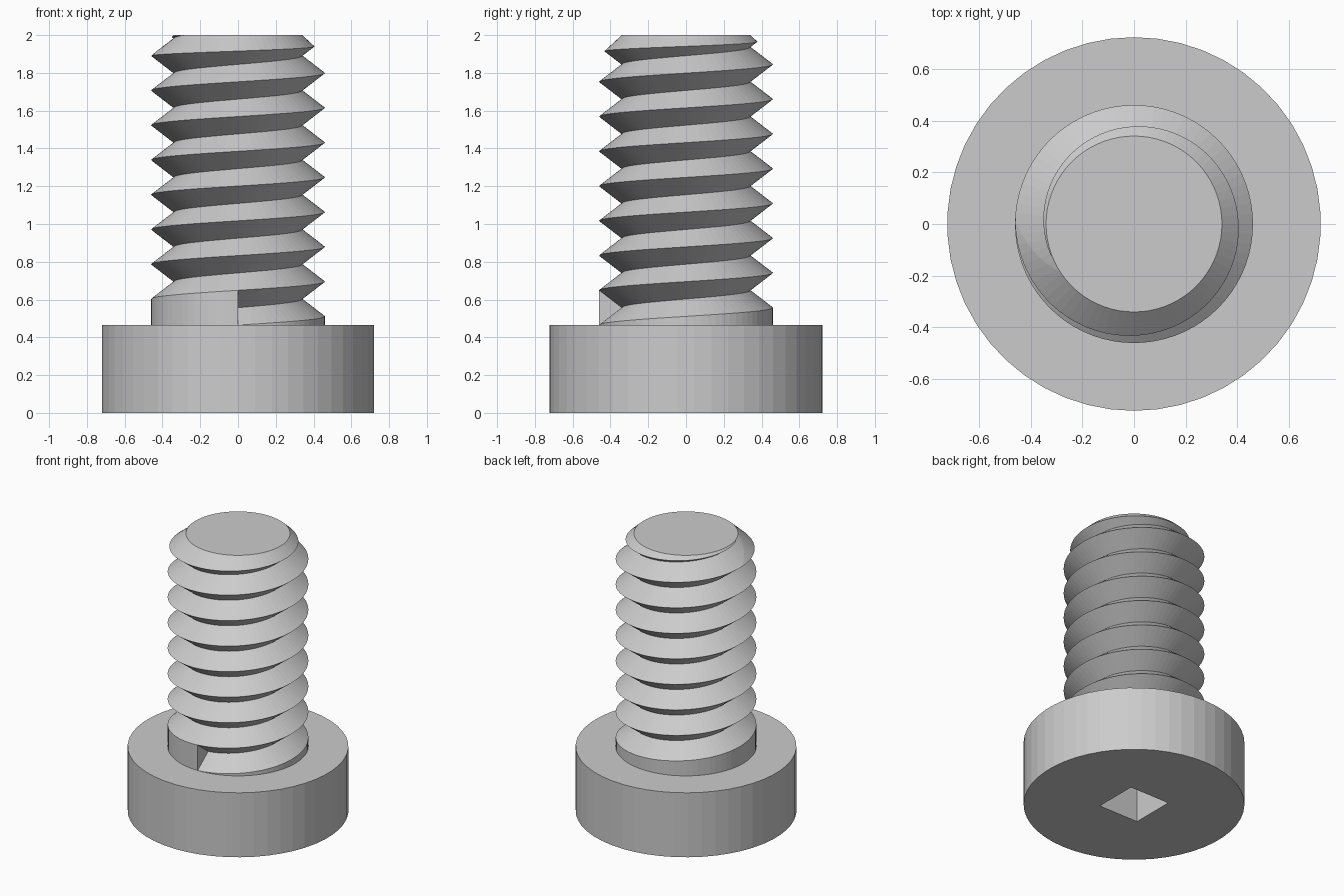
import bpy
import bmesh
import math

HEAD_R, HEAD_H = 0.722, 0.465
CREST, ROOT, PITCH = 0.46, 0.34, 0.184
TOP, TURNS, SEGS = 2.0, 8, 72
FLANK = (CREST - ROOT) / (PITCH / 2)   # radius change per unit height
CHAMFER = 1.09                         # same, for the cone at the tip

if "Cube" in bpy.data.objects:
    bpy.data.objects.remove(bpy.data.objects["Cube"], do_unlink=True)

steel = bpy.data.materials.new("grey_steel")
steel.use_nodes = True
GREY = (0.6, 0.6, 0.6, 1)
steel.diffuse_color = GREY
steel.node_tree.nodes["Principled BSDF"].inputs["Base Color"].default_value = GREY


def add_object(name, bm):
    bmesh.ops.recalc_face_normals(bm, faces=bm.faces)
    mesh = bpy.data.meshes.new(name)
    bm.to_mesh(mesh)
    bm.free()
    mesh.materials.append(steel)
    obj = bpy.data.objects.new(name, mesh)
    bpy.context.collection.objects.link(obj)
    return obj


# Head: a plain cylinder with a square drive socket cut into its underside
bm = bmesh.new()
bmesh.ops.create_cone(bm, cap_ends=True, segments=50, radius1=HEAD_R,
                      radius2=HEAD_R, depth=HEAD_H)
bmesh.ops.translate(bm, verts=bm.verts, vec=(0, 0, HEAD_H / 2))
head = add_object("head", bm)

bm = bmesh.new()
bmesh.ops.create_cube(bm, size=1)
bmesh.ops.scale(bm, verts=bm.verts, vec=(0.317, 0.317, 0.6))
cutter = add_object("socket_cutter", bm)
cutter.hide_render = True

cut = head.modifiers.new("socket", 'BOOLEAN')
cut.operation = 'DIFFERENCE'
cut.solver = 'EXACT'
cut.object = cutter
bpy.context.view_layer.objects.active = head
bpy.ops.object.modifier_apply(modifier=cut.name)
bpy.data.objects.remove(cutter, do_unlink=True)


# Threaded shaft: one vertical outline per angle, rising one pitch per turn
def cone_radius(z):
    return ROOT + CHAMFER * (TOP - z)


def outline(t):
    """Points (radius, height) of the shaft edge after a fraction t of a turn."""
    pts = [(CREST, HEAD_H - 0.02), (CREST, HEAD_H)]
    start = HEAD_H + PITCH * t
    for k in range(TURNS - 1):
        crest = start + PITCH * k
        pts += [(CREST, crest), (ROOT, crest + PITCH / 2)]

    # Last turn, trimmed by the chamfer cone
    crest = start + PITCH * (TURNS - 1)

    def rising_cut(valley):
        return valley + CHAMFER * (TOP - valley) / (FLANK + CHAMFER)

    def thread_radius(z):
        offset = abs((z - crest + PITCH / 2) % PITCH - PITCH / 2)
        return CREST - FLANK * offset

    low = min(crest, rising_cut(crest - PITCH / 2))
    falling = crest + (CREST - cone_radius(crest)) / (FLANK - CHAMFER)
    valley = crest + PITCH / 2
    falling = min(max(falling, low), valley)
    for z in (low, falling, valley, rising_cut(valley), TOP):
        z = min(z, TOP)
        pts.append((min(thread_radius(z), cone_radius(z)), z))
    return pts


bm = bmesh.new()
columns = []
for i in range(SEGS + 1):
    a = math.tau * i / SEGS - math.pi / 2
    columns.append([bm.verts.new((r * math.cos(a), r * math.sin(a), z))
                    for r, z in outline(i / SEGS)])
for left, right in zip(columns, columns[1:]):
    for j in range(len(left) - 1):
        bm.faces.new((left[j], right[j], right[j + 1], left[j + 1]))

# Thread start wall, tip and base caps
first, last = columns[0], columns[-1]
bm.faces.new((last[1], last[2], first[3]))
bm.faces.new([c[-1] for c in columns[:-1]])
bm.faces.new([c[0] for c in reversed(columns[:-1])])
bmesh.ops.remove_doubles(bm, verts=bm.verts, dist=0.0002)
bmesh.ops.dissolve_degenerate(bm, edges=bm.edges, dist=0.0001)
add_object("threaded_shaft", bm)
